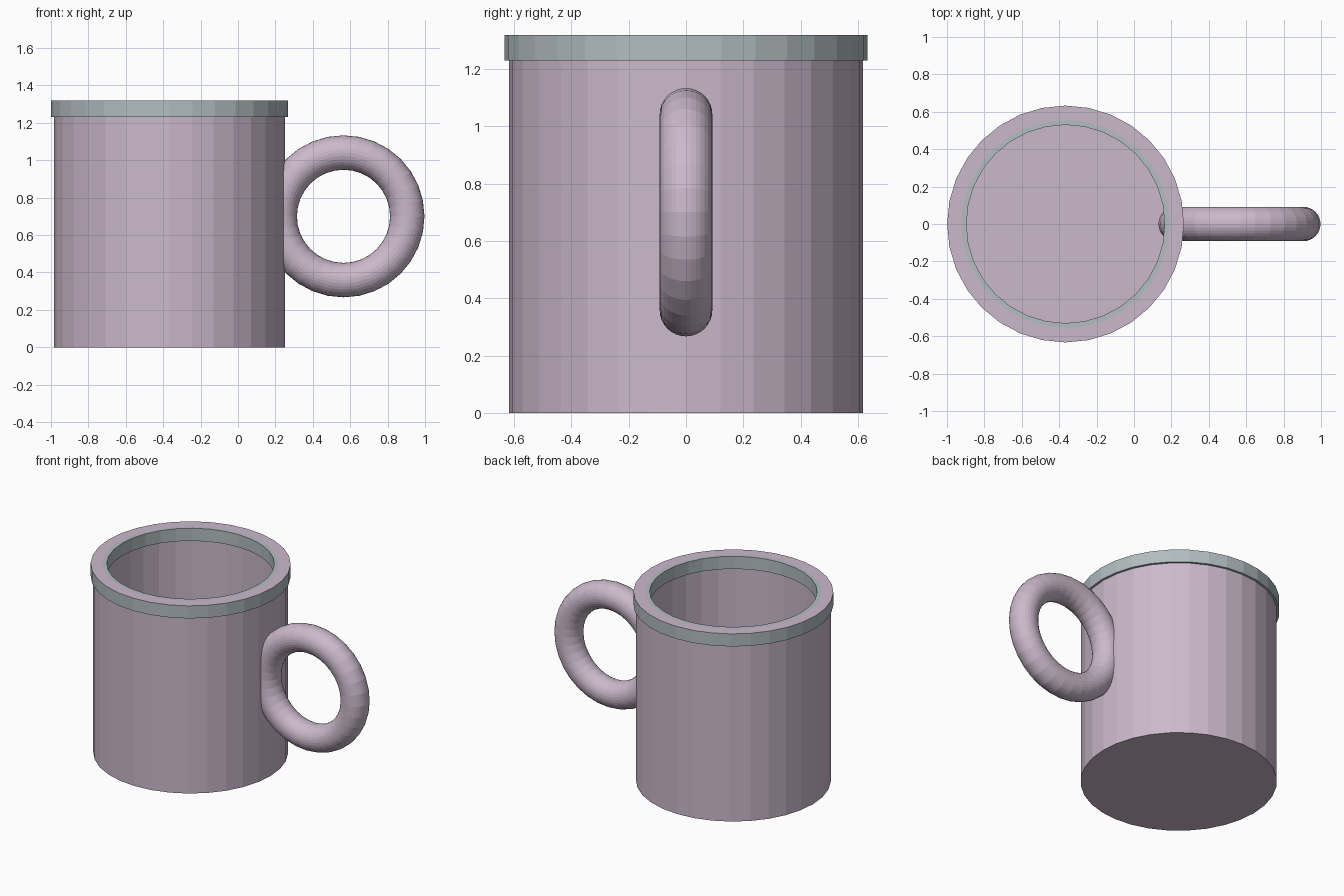
import bpy, bmesh
from math import sin, cos, pi

cube = bpy.data.objects.get("Cube")
if cube:
    bpy.data.objects.remove(cube, do_unlink=True)

SIDES = 32
CUP_X = -0.366


def material(name, rgb):
    m = bpy.data.materials.new(name)
    m.use_nodes = True
    m.diffuse_color = (*rgb, 1)
    m.node_tree.nodes["Principled BSDF"].inputs["Base Color"].default_value = (*rgb, 1)
    return m


mauve = material("mauve glaze", (0.60, 0.485, 0.60))
grey = material("blue grey glaze", (0.445, 0.51, 0.53))


def lathe(name, profile, mats, closed=False):
    """Spin (radius, z) points about the cup axis; zero radius makes a centre point."""
    bm = bmesh.new()
    rings = []
    for r, z in profile:
        if r == 0:
            rings.append([bm.verts.new((0, 0, z))] * SIDES)
        else:
            rings.append([bm.verts.new((r * cos(2 * pi * i / SIDES), r * sin(2 * pi * i / SIDES), z))
                          for i in range(SIDES)])
    pairs = list(zip(rings, rings[1:]))
    if closed:
        pairs.append((rings[-1], rings[0]))
    for a, b in pairs:
        for i in range(SIDES):
            j = (i + 1) % SIDES
            bm.faces.new(dict.fromkeys((a[i], a[j], b[j], b[i])))
    bmesh.ops.recalc_face_normals(bm, faces=bm.faces)
    mesh = bpy.data.meshes.new(name)
    bm.to_mesh(mesh)
    bm.free()
    for m in mats:
        mesh.materials.append(m)
    obj = bpy.data.objects.new(name, mesh)
    obj.location.x = CUP_X
    bpy.context.collection.objects.link(obj)
    return obj


# Hollow cup body with a thin floor
lathe("cup_body", [(0, 0), (0.617, 0), (0.617, 1.25), (0.556, 1.25), (0.556, 0.006), (0, 0.006)], [mauve])

# Rim band, mauve on the broad top ring
rim = lathe("rim_band", [(0.633, 1.23), (0.633, 1.318), (0.556, 1.318), (0.53, 1.318), (0.53, 1.23)],
            [grey, mauve], closed=True)
for f in rim.data.polygons:
    if f.normal.z > 0.9 and f.center.xy.length > 0.556:
        f.material_index = 1

# Ring handle
bpy.ops.mesh.primitive_torus_add(location=(0.564, 0, 0.70), rotation=(pi / 2, 0, 0), major_radius=0.341,
                                 minor_radius=0.092, major_segments=SIDES, minor_segments=SIDES)
handle = bpy.context.object
handle.name = "ring_handle"
handle.data.materials.append(mauve)
